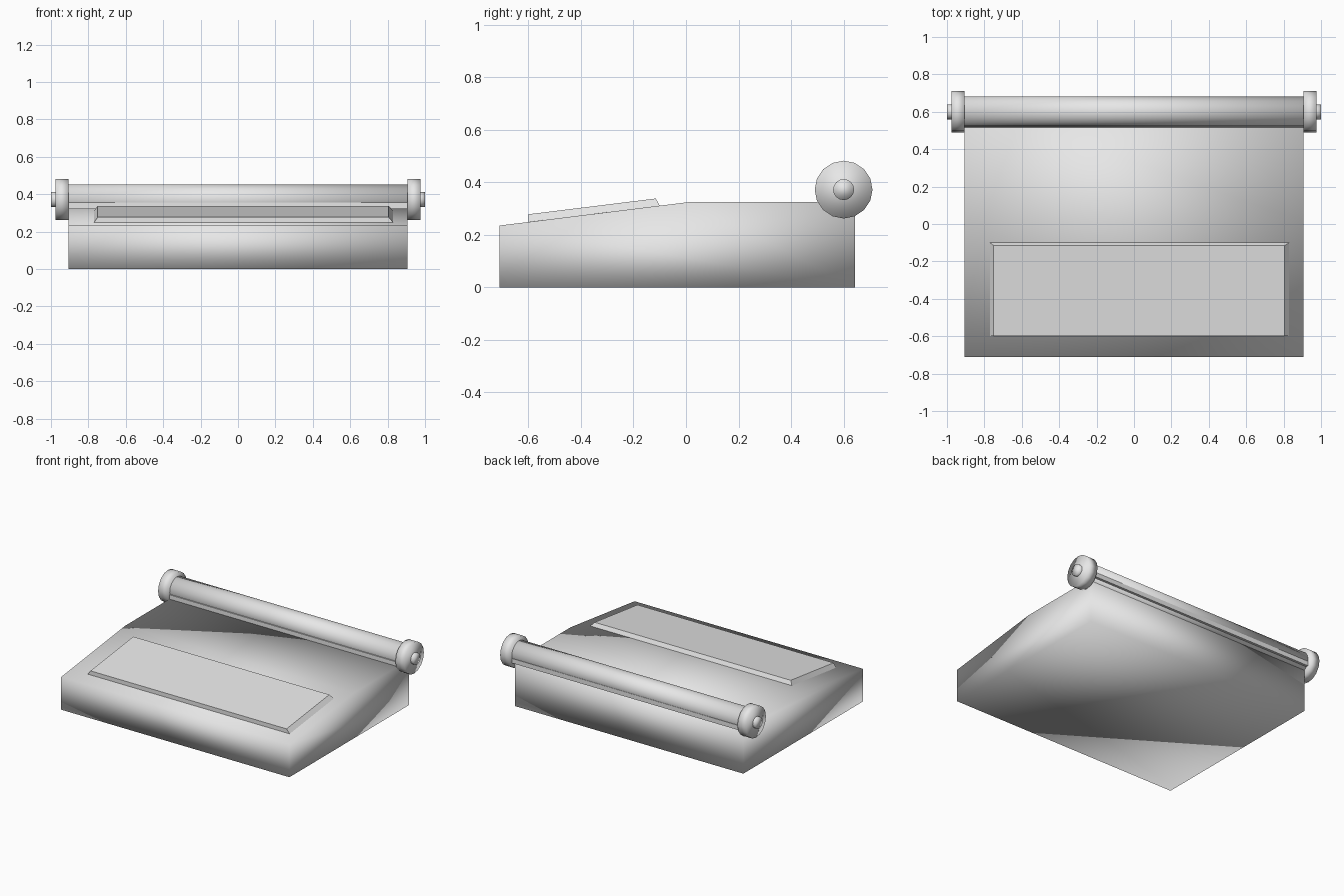
import bpy, bmesh, math
from mathutils import Matrix

if "Cube" in bpy.data.objects:
    bpy.data.objects.remove(bpy.data.objects["Cube"])

grey = bpy.data.materials.new("light grey")
grey.diffuse_color = (0.8, 0.8, 0.8, 1)
grey.use_nodes = True
grey.node_tree.nodes["Principled BSDF"].inputs["Base Color"].default_value = grey.diffuse_color

AXIS_Y, AXIS_Z = 0.60, 0.372   # roller axis
HALF_W = 0.905                 # half width of the body


def finish(name, bm, smooth):
    bmesh.ops.recalc_face_normals(bm, faces=bm.faces)
    for f in bm.faces:
        f.smooth = smooth
    me = bpy.data.meshes.new(name)
    bm.to_mesh(me)
    bm.free()
    me.materials.append(grey)
    ob = bpy.data.objects.new(name, me)
    bpy.context.collection.objects.link(ob)
    return ob


def extrude_profile(name, profile, x0, x1, smooth):
    """Sweep a (y, z) profile along x."""
    bm = bmesh.new()
    face = bm.faces.new([bm.verts.new((x0, y, z)) for y, z in profile])
    ext = bmesh.ops.extrude_face_region(bm, geom=[face])
    verts = [g for g in ext["geom"] if isinstance(g, bmesh.types.BMVert)]
    bmesh.ops.translate(bm, verts=verts, vec=(x1 - x0, 0, 0))
    return finish(name, bm, smooth)


def rod(name, radius, x0, x1, sides=16):
    """Cylinder lying along x on the roller axis."""
    bm = bmesh.new()
    place = Matrix.Translation(((x0 + x1) / 2, AXIS_Y, AXIS_Z)) @ Matrix.Rotation(math.pi / 2, 4, "Y")
    bmesh.ops.create_cone(bm, cap_ends=True, segments=sides, radius1=radius,
                          radius2=radius, depth=abs(x1 - x0), matrix=place)
    return finish(name, bm, True)


# Wedge-shaped body with a sloping front deck, softly shaded
extrude_profile("body", [(-0.71, 0), (0.643, 0), (0.643, 0.325), (0.015, 0.325), (-0.71, 0.235)],
                -HALF_W, HALF_W, True)

# Raised keyboard panel with bevelled sides and back
bm = bmesh.new()
lower = [(-0.77, -0.60, 0.235), (0.83, -0.60, 0.235), (0.83, -0.10, 0.30), (-0.77, -0.10, 0.30)]
middle = [(x, y, 0.325 + (y - 0.015) * 0.124) for x, y, z in lower]
upper = [(-0.75, -0.60, 0.278), (0.805, -0.60, 0.278), (0.805, -0.115, 0.338), (-0.75, -0.115, 0.338)]
rings = [[bm.verts.new(p) for p in ring] for ring in (lower, middle, upper)]
bm.faces.new(rings[0])
bm.faces.new(rings[2])
for a, b in zip(rings, rings[1:]):
    for i in range(4):
        j = (i + 1) % 4
        bm.faces.new((a[i], a[j], b[j], b[i]))
finish("keyboard_panel", bm, False)

# Roller and the tray it rests in
rod("roller", 0.081, -HALF_W, HALF_W)
extrude_profile("roller_tray", [(0.515, 0.323), (0.68, 0.323), (0.68, 0.356), (0.515, 0.356)],
                -HALF_W, HALF_W, False)

# Knobs and axle tips at both ends
for side, label in ((-1, "left"), (1, "right")):
    rod(label + "_knob", 0.11, side * HALF_W, side * 0.977)
    rod(label + "_axle_tip", 0.04, side * 0.95, side * 1.0)
